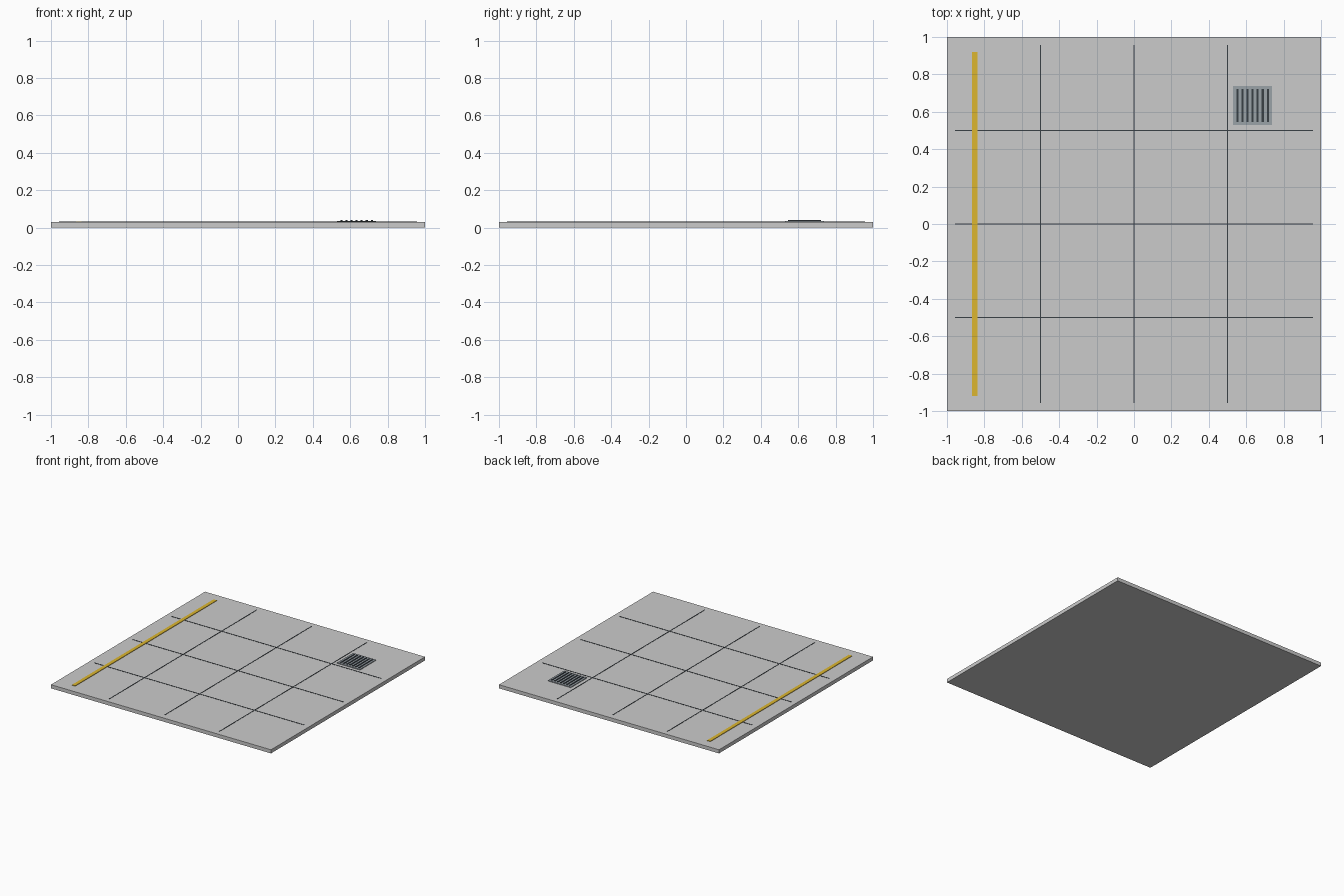
import bpy

if "Cube" in bpy.data.objects:
    bpy.data.objects.remove(bpy.data.objects["Cube"])


def material(name, rgb):
    m = bpy.data.materials.new(name)
    m.diffuse_color = (*rgb, 1)
    m.use_nodes = True
    m.node_tree.nodes["Principled BSDF"].inputs["Base Color"].default_value = m.diffuse_color
    return m


def box(name, x, y, sx, sy, z0, z1, mat=None):
    bpy.ops.mesh.primitive_cube_add(size=1, location=(x, y, (z0 + z1) / 2))
    ob = bpy.context.object
    ob.name = name
    ob.scale = (sx, sy, z1 - z0)
    bpy.ops.object.transform_apply(location=False, rotation=False, scale=True)
    if mat:
        ob.data.materials.append(mat)
    return ob


dark = material("dark_seam", (0.04, 0.05, 0.06))
yellow = material("yellow_paint", (0.72, 0.47, 0.03))
steel = material("drain_steel", (0.32, 0.36, 0.39))
TOP = 0.03

# Concrete slab
box("floor_slab", 0, 0, 2, 2, 0, TOP)

# Seams between the panels, both ways
for i, p in enumerate((-0.5, 0, 0.5)):
    box(f"seam_lengthwise_{i}", p, 0, 0.006, 1.914, TOP - 0.003, TOP + 0.002, dark)
    box(f"seam_crosswise_{i}", 0, p, 1.914, 0.006, TOP - 0.003, TOP + 0.002, dark)

# Painted safety line
box("safety_stripe", -0.851, 0, 0.03, 1.84, TOP - 0.002, TOP + 0.004, yellow)

# Drain plate with raised slats
DX = DY = 0.634
box("drain_plate", DX, DY, 0.208, 0.208, TOP - 0.002, TOP + 0.006, steel)
for i in range(7):
    box(f"drain_slat_{i}", DX + (i - 3) * 0.0272, DY, 0.011, 0.176,
        TOP + 0.004, TOP + 0.01, dark)
